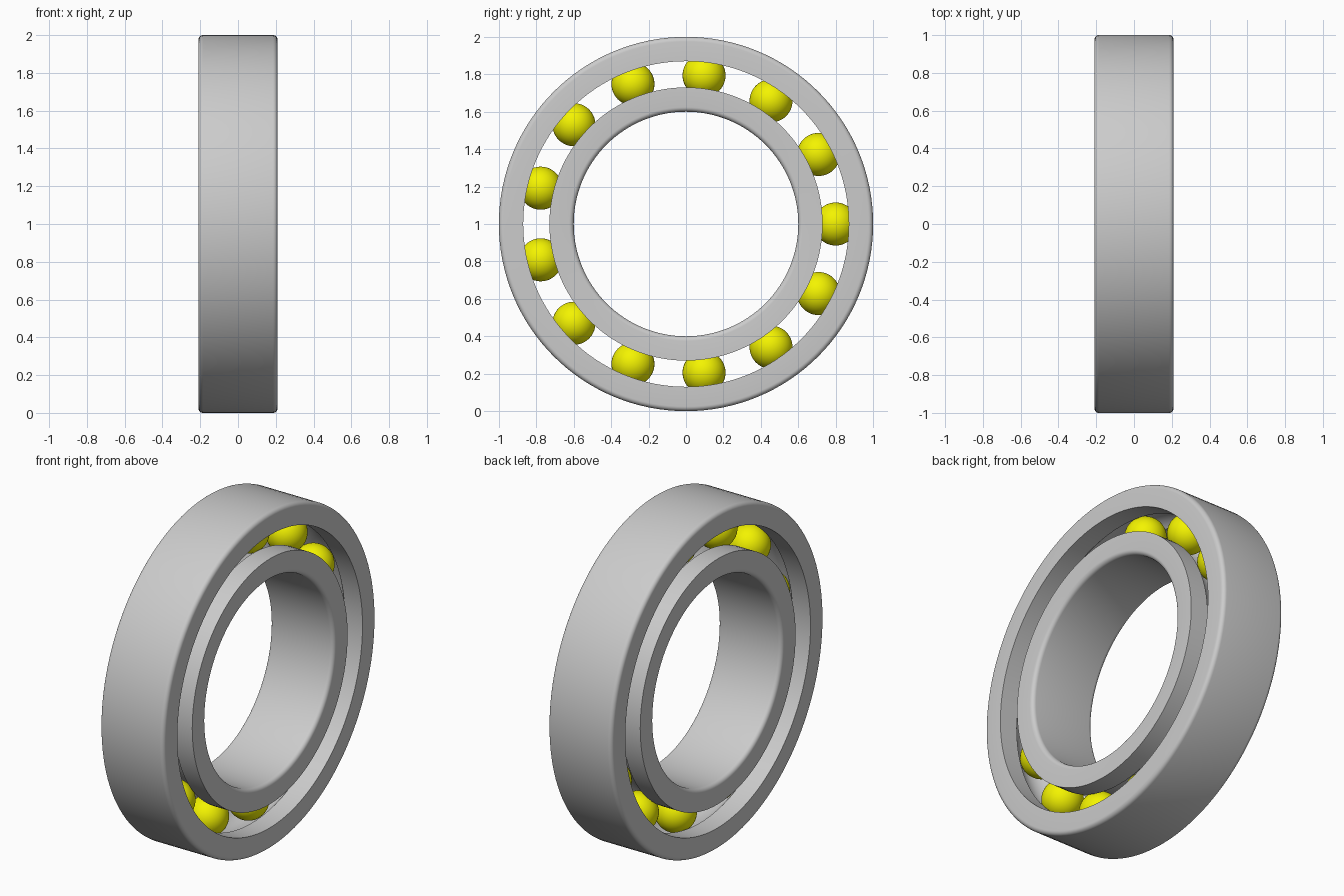
import bpy, bmesh
from math import sin, cos, pi, sqrt, acos
from mathutils import Matrix

if "Cube" in bpy.data.objects:
    bpy.data.objects.remove(bpy.data.objects["Cube"])

CENTRE_Z = 1.0
HALF_W = 0.21
PITCH_R = 0.80      # radius of the ball circle
BALL_R = 0.115
GROOVE_R = 0.118
BALLS = 13
FILLET = 0.025
SEGMENTS = 128


def finish(obj):
    bpy.ops.object.select_all(action='DESELECT')
    obj.select_set(True)
    bpy.context.view_layer.objects.active = obj
    bpy.ops.object.shade_smooth_by_angle(angle=0.6)


def ring_profile(race_r, plain_r):
    """Closed (x, radius) section: ball groove on race_r, rounded corners on plain_r."""
    side = 1 if plain_r > race_r else -1
    sign = 1 if race_r > PITCH_R else -1
    half = acos(abs(race_r - PITCH_R) / GROOVE_R)
    pts = [(-HALF_W, race_r)]
    for i in range(17):
        a = -half + 2 * half * i / 16
        pts.append((GROOVE_R * sin(a), PITCH_R + sign * GROOVE_R * cos(a)))
    pts.append((HALF_W, race_r))
    for end in (1, -1):
        for i in range(7):
            t = i / 6 * pi / 2
            if end < 0:
                t = pi / 2 - t
            pts.append((end * (HALF_W - FILLET + FILLET * cos(t)),
                        plain_r - side * FILLET * (1 - sin(t))))
    return pts


def lathe(name, pts):
    bm = bmesh.new()
    loops = []
    for s in range(SEGMENTS):
        a = 2 * pi * s / SEGMENTS
        loops.append([bm.verts.new((x, r * cos(a), CENTRE_Z + r * sin(a))) for x, r in pts])
    n = len(pts)
    for s in range(SEGMENTS):
        p, q = loops[s], loops[(s + 1) % SEGMENTS]
        for i in range(n):
            j = (i + 1) % n
            bm.faces.new((p[i], p[j], q[j], q[i]))
    bmesh.ops.recalc_face_normals(bm, faces=bm.faces)
    mesh = bpy.data.meshes.new(name)
    bm.to_mesh(mesh)
    bm.free()
    obj = bpy.data.objects.new(name, mesh)
    bpy.context.collection.objects.link(obj)
    finish(obj)


# Outer and inner races
lathe("outer_race", ring_profile(0.87, 1.0))
lathe("inner_race", ring_profile(0.73, 0.60))

# Yellow balls, sharing one mesh
yellow = bpy.data.materials.new("yellow")
yellow.diffuse_color = (0.9, 0.9, 0.0, 1)
yellow.use_nodes = True
yellow.node_tree.nodes["Principled BSDF"].inputs["Base Color"].default_value = yellow.diffuse_color
ball_mesh = bpy.data.meshes.new("ball")
bm = bmesh.new()
bmesh.ops.create_uvsphere(bm, u_segments=40, v_segments=24, radius=BALL_R)
bm.to_mesh(ball_mesh)
bm.free()
ball_mesh.materials.append(yellow)
for k in range(BALLS):
    a = 2 * pi * k / BALLS
    ball = bpy.data.objects.new(f"ball_{k + 1}", ball_mesh)
    ball.location = (0, PITCH_R * cos(a), CENTRE_Z + PITCH_R * sin(a))
    bpy.context.collection.objects.link(ball)
    if k == 0:
        finish(ball)
